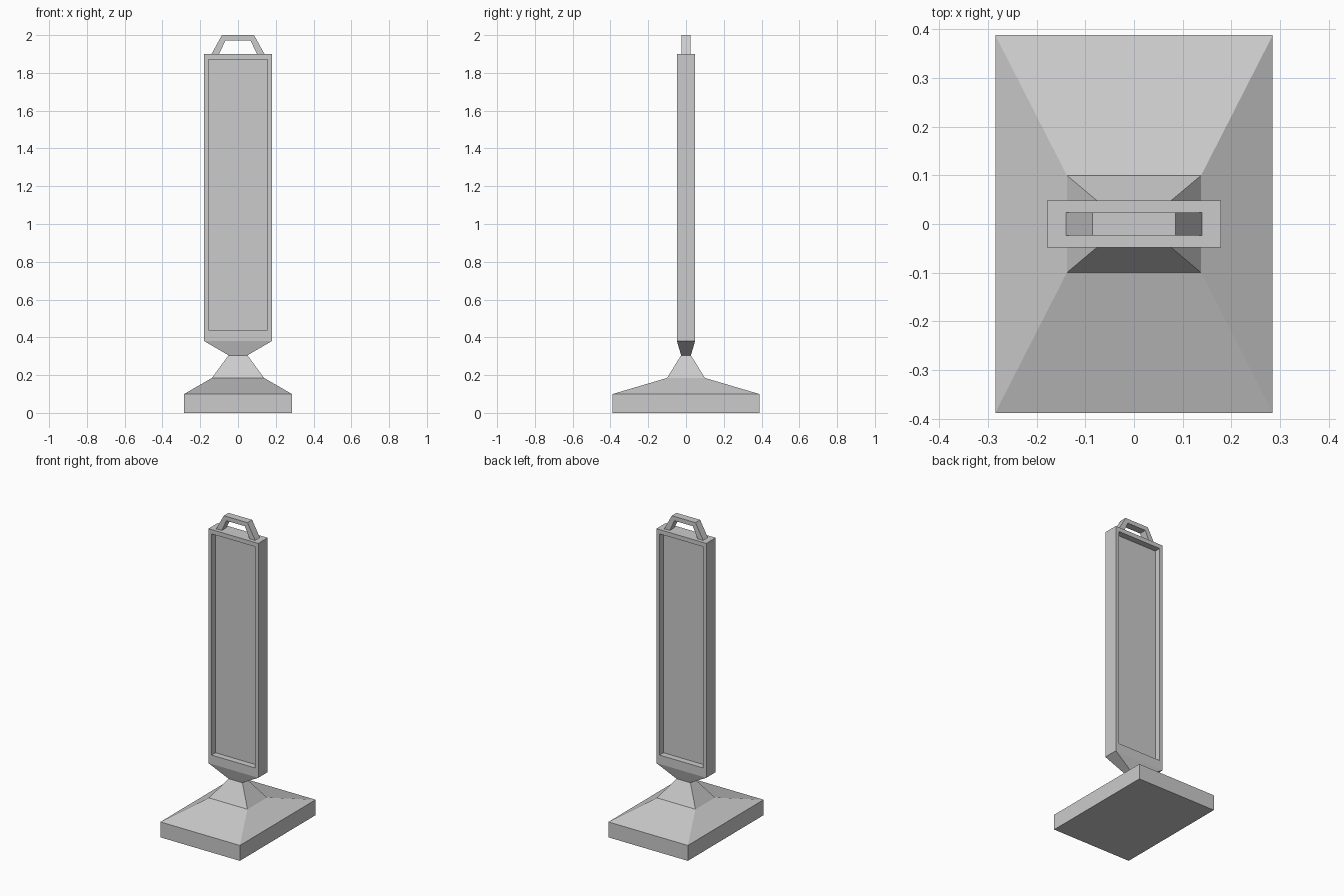
import bpy, bmesh

cube = bpy.data.objects.get("Cube")
if cube:
    bpy.data.objects.remove(cube, do_unlink=True)

grey = bpy.data.materials.new("plain grey")
grey.use_nodes = True
COLOR = (0.6, 0.6, 0.6, 1)
grey.diffuse_color = COLOR
grey.node_tree.nodes["Principled BSDF"].inputs["Base Color"].default_value = COLOR


def finish(bm, name):
    bmesh.ops.recalc_face_normals(bm, faces=bm.faces[:])
    mesh = bpy.data.meshes.new(name)
    bm.to_mesh(mesh)
    bm.free()
    mesh.materials.append(grey)
    obj = bpy.data.objects.new(name, mesh)
    bpy.context.collection.objects.link(obj)
    return obj


def stack(bm, levels):
    """Loft rectangles given as (half width, half depth, height)."""
    rings = [[bm.verts.new((sx * w, sy * d, z))
              for sx, sy in ((-1, -1), (1, -1), (1, 1), (-1, 1))]
             for w, d, z in levels]
    for low, high in zip(rings, rings[1:]):
        for i in range(4):
            j = (i + 1) % 4
            bm.faces.new((low[i], low[j], high[j], high[i]))
    bm.faces.new(rings[0][::-1])
    bm.faces.new(rings[-1])
    bm.normal_update()


# Weighted base with sloped top and tapering neck
bm = bmesh.new()
stack(bm, [(0.285, 0.388, 0), (0.285, 0.388, 0.1),
           (0.138, 0.1, 0.185), (0.05, 0.026, 0.305)])
finish(bm, "base")

# Sign board with a recessed panel on both sides
bm = bmesh.new()
stack(bm, [(0.05, 0.026, 0.305), (0.179, 0.048, 0.38), (0.179, 0.048, 1.9)])
sides = [f for f in bm.faces if abs(f.normal.y) > 0.99]
for face in sides:
    side = 1 if face.normal.y > 0 else -1
    bmesh.ops.inset_individual(bm, faces=[face], thickness=0.032)
    for v in face.verts:
        v.co.z = 0.438 if v.co.z < 1 else 1.872
    # Push the panel back through straight side walls
    pushed = bmesh.ops.extrude_discrete_faces(bm, faces=[face])["faces"][0]
    for v in pushed.verts:
        v.co.y = side * 0.008
finish(bm, "sign_board")

# Carrying handle
bm = bmesh.new()
outer = [(-0.14, 1.9), (-0.085, 2.0), (0.085, 2.0), (0.14, 1.9)]
inner = [(-0.1, 1.9), (-0.066, 1.972), (0.066, 1.972), (0.1, 1.9)]
o = [bm.verts.new((x, -0.024, z)) for x, z in outer]
n = [bm.verts.new((x, -0.024, z)) for x, z in inner]
faces = [bm.faces.new((o[i], o[i + 1], n[i + 1], n[i])) for i in range(3)]
back = bmesh.ops.extrude_face_region(bm, geom=faces, use_keep_orig=True)["geom"]
for v in back:
    if isinstance(v, bmesh.types.BMVert):
        v.co.y = 0.024
finish(bm, "handle")
